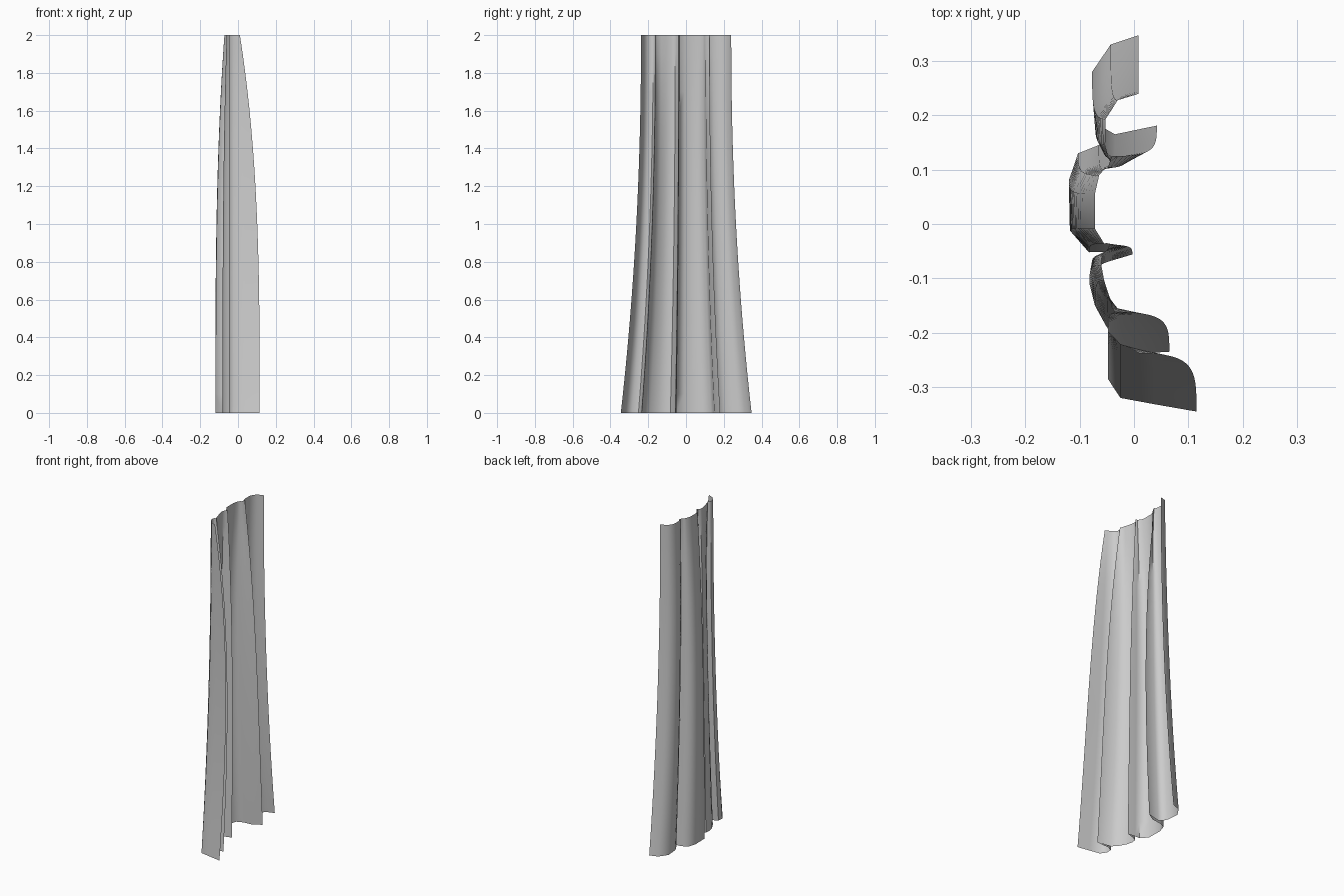
import bpy
import math

# Remove the default cube only
cube = bpy.data.objects.get("Cube")
if cube:
    bpy.data.objects.remove(cube, do_unlink=True)

ROWS = 20            # rings from top to hem
HEIGHT = 2.0
GATHER = 0.69        # width at the top relative to the hem
UNIT = 0.001

# Pleat profile in thousandths: (hem x, hem y, gathered top x)
PLEATS = [
    # back edge and first valley
    (8, 347, 8), (-43, 330, -30), (-77, 280, -52), (-72, 210, -53),
    (-58, 178, -47), (-35, 165, -44),
    # deep fold
    (42, 181, -41), (-10, 150, -48), (-65, 145, -55),
    # wide middle valley
    (-103, 130, -64), (-120, 80, -72), (-118, -12, -72),
    (-83, -52, -55), (-50, -51, -50),
    # small fold
    (-3, -56, -44), (-50, -70, -50),
    # narrow valley
    (-78, -83, -59), (-82, -110, -60), (-72, -150, -55),
    (-50, -190, -46), (-20, -222, -41),
    # deep front fold
    (65, -235, -35), (-20, -240, -44), (-45, -252, -48),
    # front panel
    (-48, -285, -48), (-25, -320, -25), (40, -332, -5), (115, -345, 10),
]


def blend(a, b, t):
    return a + (b - a) * t


def ring(drop):
    """Pleat outline at a fraction of the drop from top to hem."""
    fold = 1 - (1 - drop) ** 3      # folds open quickly
    spread = drop ** 2.1            # cloth widens towards the hem
    z = HEIGHT * (1 - drop)
    return [(blend(top_x, hem_x, fold) * UNIT,
             hem_y * blend(GATHER, 1, spread) * UNIT, z)
            for hem_x, hem_y, top_x in PLEATS]


def make_sheet(name, material):
    """Loft the pleat outline into one open cloth sheet."""
    columns = len(PLEATS)
    verts = [p for row in range(ROWS + 1) for p in ring(row / ROWS)]
    faces = []
    for row in range(ROWS):
        for col in range(columns - 1):
            a = row * columns + col
            b = a + columns
            faces.append((a, a + 1, b + 1, b))
    mesh = bpy.data.meshes.new(name)
    mesh.from_pydata(verts, [], faces)
    mesh.materials.append(material)
    obj = bpy.data.objects.new(name, mesh)
    bpy.context.collection.objects.link(obj)
    return obj


# Plain grey cloth
cloth = bpy.data.materials.new("grey cloth")
cloth.use_nodes = True
grey = (0.6, 0.6, 0.6, 1)
cloth.diffuse_color = grey
cloth.node_tree.nodes["Principled BSDF"].inputs["Base Color"].default_value = grey

# Hanging curtain with soft valleys and crisp folds
curtain = make_sheet("curtain", cloth)
bpy.ops.object.select_all(action="DESELECT")
curtain.select_set(True)
bpy.context.view_layer.objects.active = curtain
bpy.ops.object.shade_smooth_by_angle(angle=math.radians(50))
